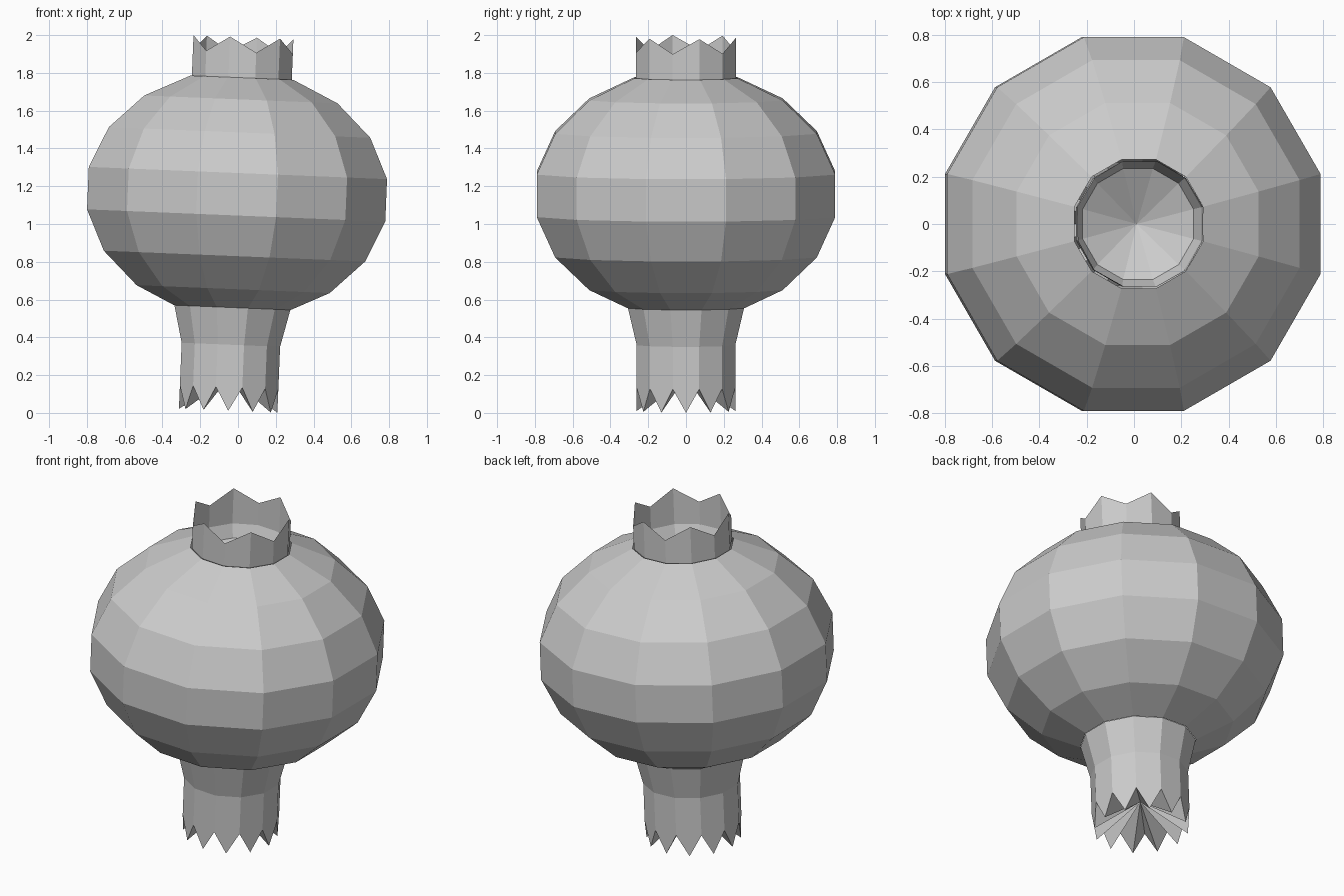
import bpy, bmesh
from math import pi, sin, cos
from mathutils import Matrix

cube = bpy.data.objects.get("Cube")
if cube:
    bpy.data.objects.remove(cube, do_unlink=True)

SIDES = 12
STEP = 2 * pi / SIDES
CENTRE = 1.16
# The whole lantern leans slightly towards +x
LEAN = (Matrix.Translation((-0.005, 0, CENTRE)) @ Matrix.Rotation(0.041, 4, 'Y')
        @ Matrix.Translation((0, 0, -CENTRE)))

grey = bpy.data.materials.new("paper_grey")
grey.use_nodes = True
colour = (0.6, 0.6, 0.6, 1)
grey.diffuse_color = colour
grey.node_tree.nodes["Principled BSDF"].inputs["Base Color"].default_value = colour


def ring(bm, radius, heights):
    """Twelve vertices around the axis; the heights repeat in turn."""
    return [bm.verts.new((radius * cos((i + 0.5) * STEP),
                          radius * sin((i + 0.5) * STEP),
                          heights[i % len(heights)])) for i in range(SIDES)]


def bridge(bm, upper, lower):
    for i in range(SIDES):
        j = (i + 1) % SIDES
        bm.faces.new((lower[i], lower[j], upper[j], upper[i]))


def fan(bm, loop, height):
    apex = bm.verts.new((0, 0, height))
    for i, v in enumerate(loop):
        bm.faces.new((v, loop[(i + 1) % len(loop)], apex))


def finish(bm, name):
    mesh = bpy.data.meshes.new(name)
    bm.to_mesh(mesh)
    bm.free()
    mesh.transform(LEAN)
    mesh.materials.append(grey)
    obj = bpy.data.objects.new(name, mesh)
    bpy.context.collection.objects.link(obj)


def stack(bm, profile):
    rings = [ring(bm, r, h) for r, h in profile]
    for upper, lower in zip(rings, rings[1:]):
        bridge(bm, upper, lower)
    return rings


# Round faceted body, open at both ends
bm = bmesh.new()
stack(bm, [(0.282, [1.775]), (0.53, [1.66]), (0.717, [1.485]), (0.818, [1.27]),
           (0.818, [1.045]), (0.717, [0.83]), (0.53, [0.655]), (0.32, [0.557])])
finish(bm, "lantern_body")

# Crown with six points, narrowing inside to a sunken funnel
bm = bmesh.new()
rings = stack(bm, [(0.274, [1.99, 1.91]), (0.274, [1.775]), (0.243, [1.70])])
fan(bm, rings[-1], 1.57)
finish(bm, "top_crown")

# Skirt with a tooth on each side and a pleated star underneath
bm = bmesh.new()
shoulder, valleys = None, ring(bm, 0.27, [0.135])
top, shoulder = stack(bm, [(0.318, [0.557]), (0.27, [0.36])])
edge = []
for i in range(SIDES):
    j = (i + 1) % SIDES
    mid = (valleys[i].co + valleys[j].co) / 2
    tip = bm.verts.new((mid.x, mid.y, 0.01))
    bm.faces.new((shoulder[i], valleys[i], tip, valleys[j], shoulder[j]))
    edge += [valleys[i], tip]
fan(bm, edge[::-1], 0.19)
finish(bm, "bottom_skirt")
